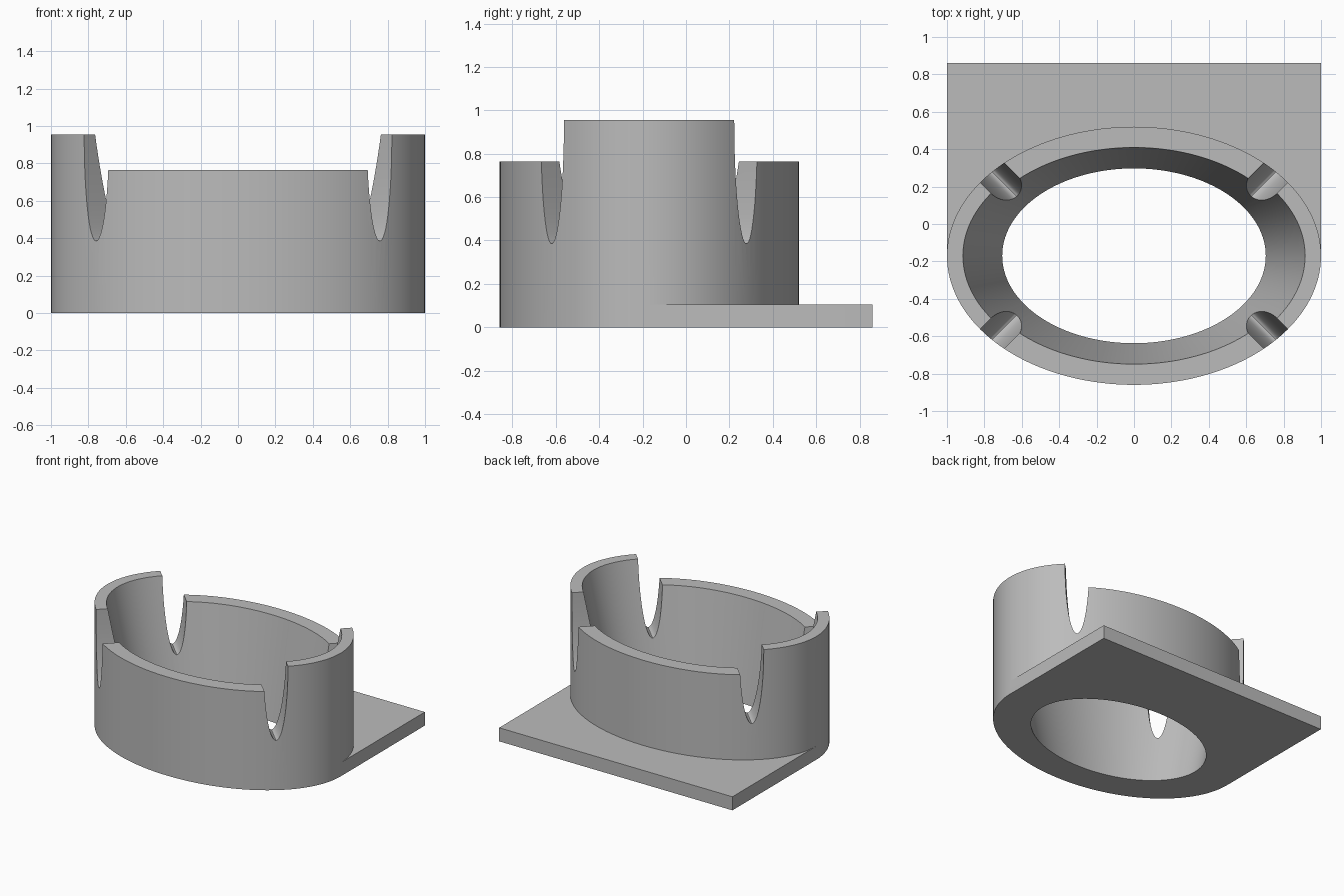
import bpy, bmesh, math
from mathutils import Matrix

if "Cube" in bpy.data.objects:
    bpy.data.objects.remove(bpy.data.objects["Cube"])

CY = -0.17                      # y of the oval's centre
RX, RY = 1.0, 0.69              # outer oval radii
TOP, LOW, PLATE = 0.955, 0.765, 0.105

grey = bpy.data.materials.new("grey")
grey.diffuse_color = (0.5, 0.5, 0.5, 1)
grey.use_nodes = True
grey.node_tree.nodes["Principled BSDF"].inputs["Base Color"].default_value = grey.diffuse_color


def finish(name, bm):
    bmesh.ops.recalc_face_normals(bm, faces=bm.faces)
    mesh = bpy.data.meshes.new(name)
    bm.to_mesh(mesh)
    bm.free()
    mesh.materials.append(grey)
    ob = bpy.data.objects.new(name, mesh)
    bpy.context.collection.objects.link(ob)
    return ob


def oval_frustum(name, low, high, z0, z1, n=144):
    """Solid between two ovals of radii low and high."""
    bm = bmesh.new()
    rings = []
    for (a, b), z in ((low, z0), (high, z1)):
        rings.append([bm.verts.new((a * math.cos(i * math.tau / n),
                                    CY + b * math.sin(i * math.tau / n), z)) for i in range(n)])
    for i in range(n):
        j = (i + 1) % n
        bm.faces.new((rings[0][i], rings[0][j], rings[1][j], rings[1][i]))
    bm.faces.new(rings[0])
    bm.faces.new(rings[1])
    return finish(name, bm)


def prism(name, points, z0, z1):
    bm = bmesh.new()
    face = bm.faces.new([bm.verts.new((x, y, z0)) for x, y in points])
    up = bmesh.ops.extrude_face_region(bm, geom=[face])["geom"]
    bmesh.ops.translate(bm, vec=(0, 0, z1 - z0),
                        verts=[v for v in up if isinstance(v, bmesh.types.BMVert)])
    return finish(name, bm)


def notch_cutter(sx, sy):
    """Tall oval bar crossing the wall diagonally."""
    bm = bmesh.new()
    mat = (Matrix.Translation((sx * 0.755, CY + sy * 0.445, TOP))
           @ Matrix.Rotation(math.atan2(sy, sx), 4, 'Z')
           @ Matrix.Diagonal((1, 0.085, 0.57, 1))
           @ Matrix.Rotation(math.pi / 2, 4, 'Y'))
    bmesh.ops.create_cone(bm, cap_ends=True, segments=64, radius1=1, radius2=1,
                          depth=0.7, matrix=mat)
    return finish("notch_cutter", bm)


def boolean(target, tool, op):
    mod = target.modifiers.new(op, 'BOOLEAN')
    mod.operation, mod.object, mod.solver = op, tool, 'EXACT'
    bpy.context.view_layer.objects.active = target
    bpy.ops.object.modifier_apply(modifier=mod.name)
    bpy.data.objects.remove(tool)


# Oval wall joined to the rectangular base plate
body = oval_frustum("oval_collar_with_plate", (RX, RY), (RX, RY), 0, TOP)
boolean(body, prism("base_plate", [(-1, CY), (1, CY), (1, 0.86), (-1, 0.86)], 0, PLATE), 'UNION')

# Tapered opening through wall and plate
ends = []
for z in (-0.1, 1.1):
    k = 0.77 + 0.23 * z / TOP
    ends.append((0.915 * k, 0.607 * k))
boolean(body, oval_frustum("bore_cutter", ends[0], ends[1], -0.1, 1.1), 'DIFFERENCE')

# Lower rim at front and back, then the four diagonal notches
for s in (-1, 1):
    step = [(-0.31, CY), (0.31, CY), (1.31, CY + s), (-1.31, CY + s)]
    boolean(body, prism("step_cutter", step, LOW, 1.2), 'DIFFERENCE')
for sx in (-1, 1):
    for sy in (-1, 1):
        boolean(body, notch_cutter(sx, sy), 'DIFFERENCE')

# Smooth curved walls, crisp edges
bpy.ops.object.select_all(action='DESELECT')
body.select_set(True)
bpy.context.view_layer.objects.active = body
bpy.ops.object.shade_smooth_by_angle(angle=math.radians(30))
